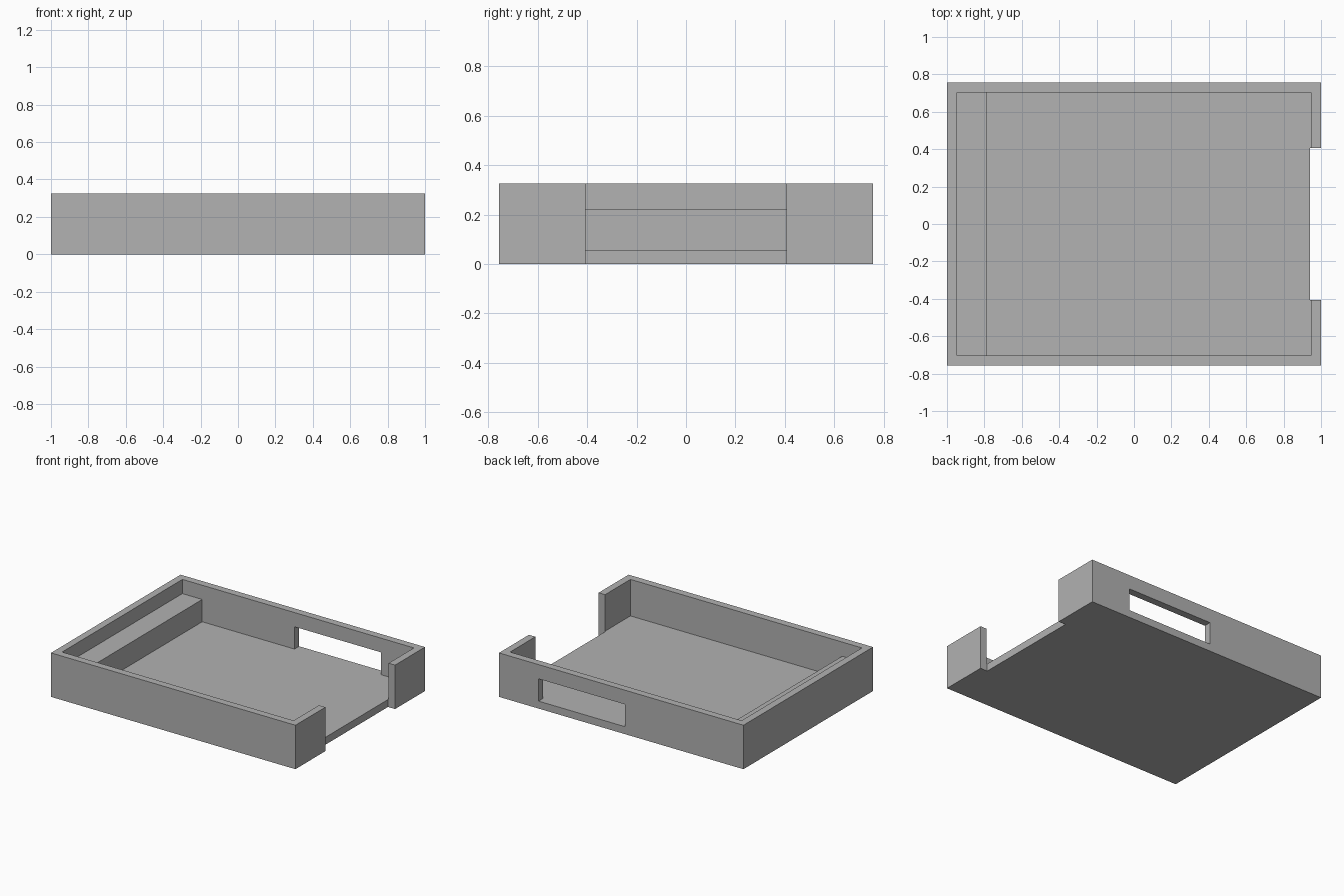
import bpy
import bmesh

if "Cube" in bpy.data.objects:
    bpy.data.objects.remove(bpy.data.objects["Cube"], do_unlink=True)

# Overall sizes
HALF_X, HALF_Y, HEIGHT = 1.0, 0.757, 0.325
IN_X, IN_Y = 0.947, 0.703
FLOOR, LEDGE_Z, LEDGE_X = 0.055, 0.22, -0.785
OVER = 0.2  # how far cutters reach past the body

grey = bpy.data.materials.new("plain grey")
grey.use_nodes = True
colour = (0.445, 0.445, 0.445, 1)
grey.diffuse_color = colour
grey.node_tree.nodes["Principled BSDF"].inputs["Base Color"].default_value = colour


def prism(name, profile, y0, y1):
    """Extrude an x-z outline from y0 to y1."""
    bm = bmesh.new()
    face = bm.faces.new([bm.verts.new((x, y0, z)) for x, z in profile])
    ext = bmesh.ops.extrude_face_region(bm, geom=[face])
    moved = [v for v in ext["geom"] if isinstance(v, bmesh.types.BMVert)]
    bmesh.ops.translate(bm, verts=moved, vec=(0, y1 - y0, 0))
    bmesh.ops.recalc_face_normals(bm, faces=bm.faces)
    mesh = bpy.data.meshes.new(name)
    bm.to_mesh(mesh)
    bm.free()
    mesh.materials.append(grey)
    obj = bpy.data.objects.new(name, mesh)
    bpy.context.collection.objects.link(obj)
    return obj


def box(name, x0, x1, y0, y1, z0, z1):
    return prism(name, [(x0, z0), (x1, z0), (x1, z1), (x0, z1)], y0, y1)


def cut(body, cutter):
    """Subtract the cutter for good, then remove it."""
    cutter.hide_render = True
    mod = body.modifiers.new("cut", "BOOLEAN")
    mod.operation = "DIFFERENCE"
    mod.solver = "EXACT"
    mod.object = cutter
    bpy.context.view_layer.objects.active = body
    bpy.ops.object.modifier_apply(modifier=mod.name)
    bpy.data.objects.remove(cutter, do_unlink=True)


# Solid tray block
tray = box("tray", -HALF_X, HALF_X, -HALF_Y, HALF_Y, 0, HEIGHT)

# Inner cavity, stepped to leave the raised ledge at one end
top = HEIGHT + OVER
cut(tray, prism("cavity_cutter", [
    (LEDGE_X, FLOOR), (IN_X, FLOOR), (IN_X, top),
    (-IN_X, top), (-IN_X, LEDGE_Z), (LEDGE_X, LEDGE_Z)], -IN_Y, IN_Y))

# Full-height opening in the end wall
cut(tray, box("end_opening_cutter", 0.942, HALF_X + OVER, -0.407, 0.407, -OVER, top))

# Window through the back wall, level with the floor
cut(tray, box("window_cutter", -0.03, 0.676, IN_Y - 0.05, HALF_Y + OVER, FLOOR, LEDGE_Z))
